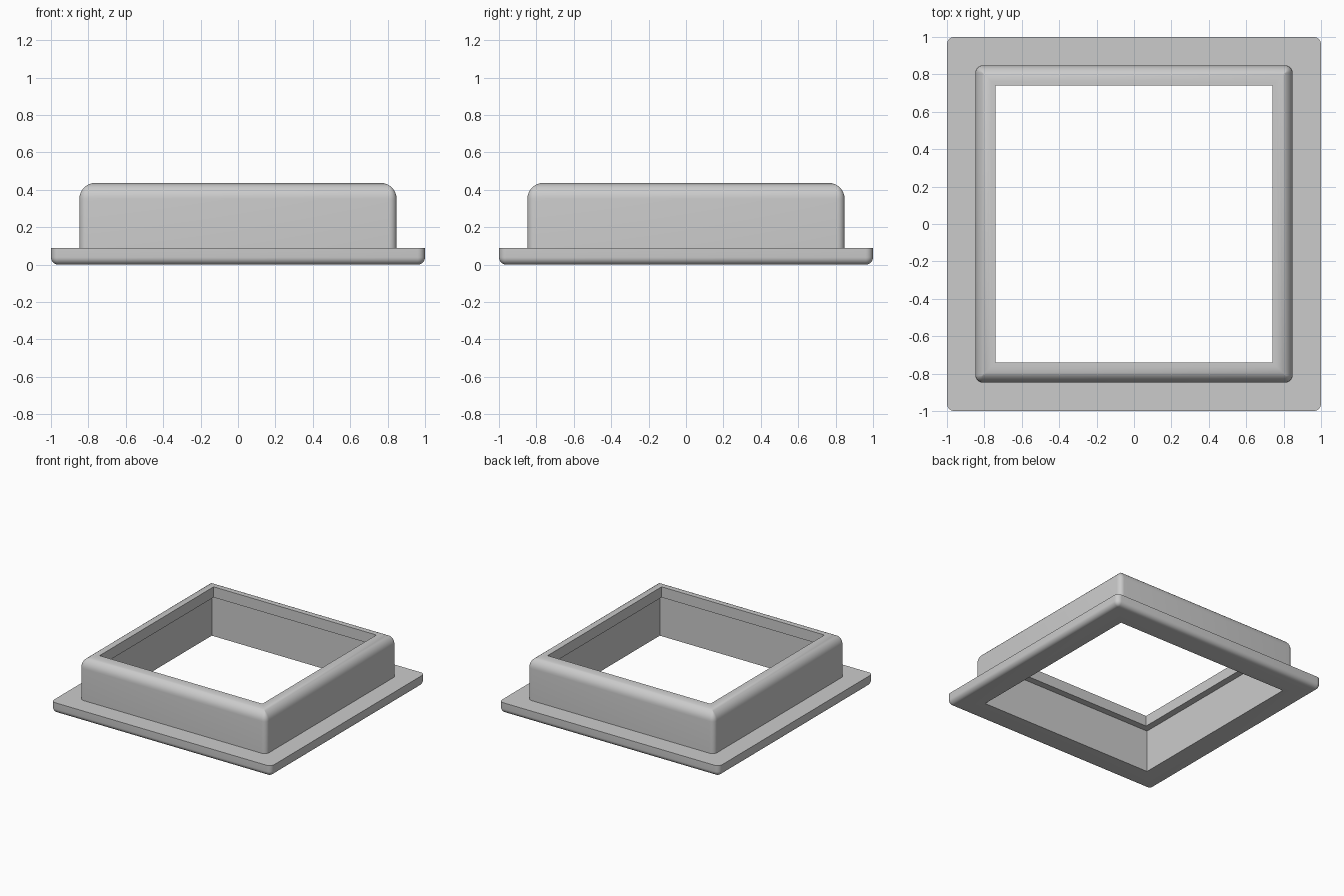
import bpy, bmesh
from math import sin, cos, pi

cube = bpy.data.objects.get("Cube")
if cube:
    bpy.data.objects.remove(cube, do_unlink=True)

grey = bpy.data.materials.new("plain_grey")
grey.use_nodes = True
colour = (0.6, 0.6, 0.6, 1)
grey.diffuse_color = colour
grey.node_tree.nodes["Principled BSDF"].inputs["Base Color"].default_value = colour

STEPS = 6
FLANGE_TOP, TOP = 0.09, 0.437
CORNER = 0.04


def square_ring(half, radius, z):
    """Square loop with rounded corners; a zero radius gives sharp corners."""
    points = []
    for quarter in range(4):
        a0 = quarter * pi / 2
        sx, sy = ((1, 1), (-1, 1), (-1, -1), (1, -1))[quarter]
        for i in range(STEPS + 1):
            a = a0 + i / STEPS * pi / 2
            points.append((sx * (half - radius) + radius * cos(a),
                           sy * (half - radius) + radius * sin(a), z))
    return points


def rounded_edge(half, z, radius, up):
    """Rings that round an outer horizontal edge, from the side inwards."""
    rings = []
    for i in range(9):
        a = i / 8 * pi / 2
        inset = radius * (1 - cos(a))
        rings.append((half - inset, max(CORNER - inset, 0), z + up * radius * (sin(a) - 1)))
    return rings


# Closed section: opening, underside, flange, wall, rounded rim, inner lip
rings = [(0.74, 0, 0.35), (0.795, 0, 0.35), (0.795, 0, 0)]
rings += reversed(rounded_edge(1.0, 0, 0.04, -1))
rings += [(1.0, CORNER, FLANGE_TOP), (0.848, CORNER, FLANGE_TOP)]
rings += rounded_edge(0.848, TOP, 0.085, 1)
rings += [(0.74, 0, TOP)]

bm = bmesh.new()
loops = [[bm.verts.new(p) for p in square_ring(*r)] for r in rings]
for k, lower in enumerate(loops):
    upper = loops[(k + 1) % len(loops)]
    for i in range(len(lower)):
        j = (i + 1) % len(lower)
        bm.faces.new((lower[i], lower[j], upper[j], upper[i]))
bmesh.ops.remove_doubles(bm, verts=bm.verts, dist=0.0001)
bmesh.ops.recalc_face_normals(bm, faces=bm.faces)
mesh = bpy.data.meshes.new("flanged_square_frame")
bm.to_mesh(mesh)
bm.free()
mesh.materials.append(grey)
frame = bpy.data.objects.new("flanged_square_frame", mesh)
bpy.context.collection.objects.link(frame)

# Smooth fillets, crisp edges elsewhere
bpy.ops.object.select_all(action="DESELECT")
frame.select_set(True)
bpy.context.view_layer.objects.active = frame
bpy.ops.object.shade_smooth_by_angle(angle=pi / 6)
